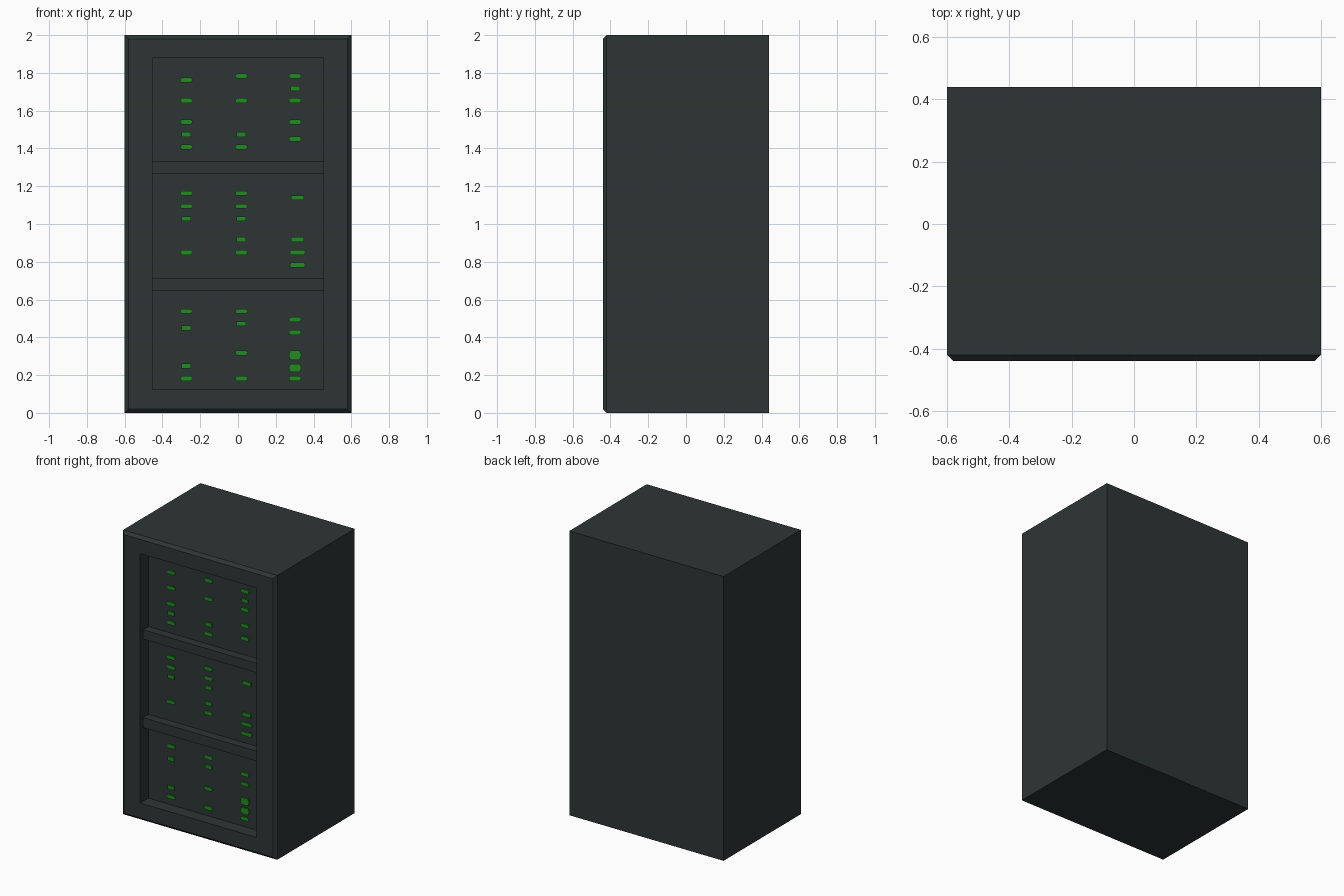
import bpy, bmesh

if "Cube" in bpy.data.objects:
    bpy.data.objects.remove(bpy.data.objects["Cube"])


def material(name, rgb):
    m = bpy.data.materials.new(name)
    m.diffuse_color = (*rgb, 1.0)
    m.use_nodes = True
    m.node_tree.nodes["Principled BSDF"].inputs["Base Color"].default_value = m.diffuse_color
    return m


DARK = material("dark slate", (0.027, 0.036, 0.036))
GREEN = material("indicator green", (0.016, 0.262, 0.016))


def finish(bm, name, mat):
    bmesh.ops.recalc_face_normals(bm, faces=bm.faces)
    me = bpy.data.meshes.new(name)
    bm.to_mesh(me)
    bm.free()
    me.materials.append(mat)
    ob = bpy.data.objects.new(name, me)
    bpy.context.collection.objects.link(ob)
    return ob


def prism(bm, outline, y0, y1):
    """Extrude an x/z outline between two y planes."""
    a = [bm.verts.new((x, y0, z)) for x, z in outline]
    b = [bm.verts.new((x, y1, z)) for x, z in outline]
    bm.faces.new(a)
    bm.faces.new(b[::-1])
    for i in range(len(a)):
        j = (i + 1) % len(a)
        bm.faces.new((a[i], b[i], b[j], a[j]))


def rect(w, z0, z1):
    return [(-w, z0), (w, z0), (w, z1), (-w, z1)]


# Cabinet: rectangular rings from the back, over the front chamfer, into the recess
WALL = -0.35
rings = [(0.6, 0.0, 2.0, 0.44), (0.6, 0.0, 2.0, -0.42), (0.58, 0.02, 1.98, -0.44),
         (0.453, 0.125, 1.88, -0.44), (0.453, 0.125, 1.88, WALL)]
bm = bmesh.new()
loops = [[bm.verts.new((x, y, z)) for x, z in rect(w, z0, z1)] for w, z0, z1, y in rings]
for a, b in zip(loops, loops[1:]):
    for i in range(4):
        j = (i + 1) % 4
        bm.faces.new((a[i], a[j], b[j], b[i]))
bm.faces.new(loops[0])
bm.faces.new(loops[-1])
finish(bm, "cabinet", DARK)

# Shelves across the recess
for name, z0, z1 in (("lower_shelf", 0.645, 0.715), ("upper_shelf", 1.267, 1.333)):
    bm = bmesh.new()
    prism(bm, rect(0.453, z0, z1), -0.41, WALL)
    finish(bm, name, DARK)


# Indicator lights: flat-ended bars, and bars with pointed ends
def light(bm, x, z, pointed, w=0.025, h=0.013):
    pts = [(-w, -h), (w, -h), (w, h), (-w, h)]
    if pointed:
        pts = [(-w, -h), (w, -h), (w + 0.009, 0), (w, h), (-w, h), (-w - 0.009, 0)]
    prism(bm, [(x + px, z + pz) for px, pz in pts], WALL - 0.008, WALL)


columns = {
    "left_lights": (-0.273, [1.762, 1.653, 1.54, 1.407, 1.163, 1.094, 0.85, 0.538, 0.183],
                    [1.473, 1.028, 0.45, 0.249]),
    "middle_lights": (0.018, [1.783, 1.653, 1.407, 1.163, 1.094, 0.85, 0.538, 0.318, 0.183],
                      [1.473, 1.028, 0.917, 0.472]),
    "right_lights": (0.302, [1.783, 1.653, 1.54, 1.45, 0.495, 0.426, 0.183], [1.717]),
}
for name, (x, pointed, flat) in columns.items():
    bm = bmesh.new()
    for z in pointed:
        light(bm, x, z, True)
    for z in flat:
        light(bm, x, z, False)
    if name == "right_lights":
        for z, tip in ((1.139, False), (0.917, False), (0.85, True), (0.782, True)):
            light(bm, 0.315, z, tip, w=0.034)      # wide bars
        for z, h in ((0.305, 0.025), (0.238, 0.022)):
            light(bm, x, z, True, h=h)             # tall lamps
    finish(bm, name, GREEN)
